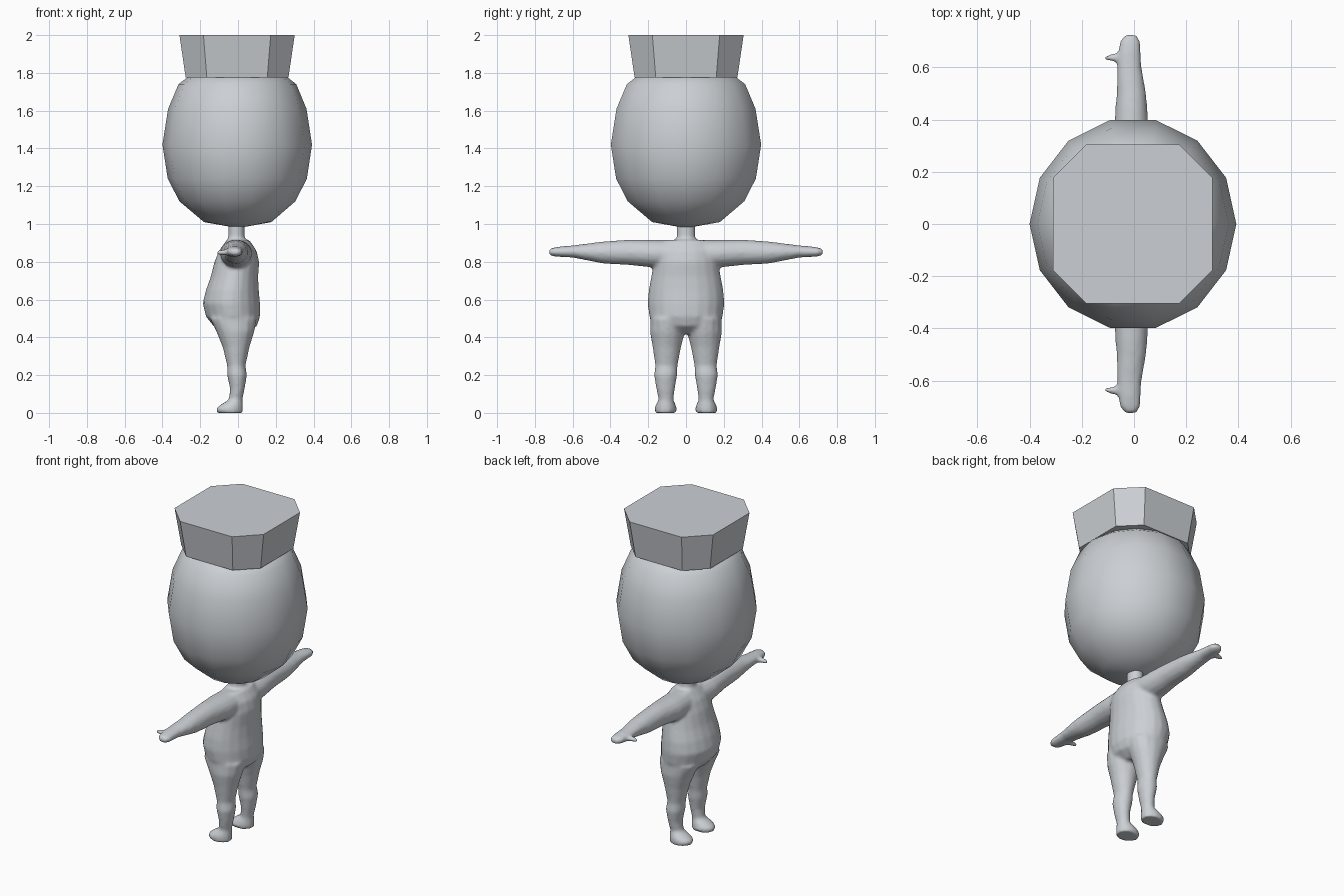
import bpy, bmesh, math

cube = bpy.data.objects.get("Cube")
if cube:
    bpy.data.objects.remove(cube, do_unlink=True)

grey = bpy.data.materials.new("plain_grey")
grey.use_nodes = True
grey.diffuse_color = (0.6, 0.63, 0.66, 1)
grey.node_tree.nodes["Principled BSDF"].inputs["Base Color"].default_value = grey.diffuse_color


def add_loft(bm, rings, axis="z", sides=14, mirror=False):
    """Ring: position on axis, then low and high limits of the other two directions."""
    place = {"x": lambda t, a, b: (t, a, b),
             "y": lambda t, a, b: (a, t, b),
             "z": lambda t, a, b: (a, b, t)}[axis]
    loops = []
    for t, a0, a1, b0, b1 in rings:
        loop = []
        for i in range(sides):
            ang = math.tau * i / sides
            a = (a0 + a1) / 2 + (a1 - a0) / 2 * math.cos(ang)
            b = (b0 + b1) / 2 + (b1 - b0) / 2 * math.sin(ang)
            x, y, z = place(t, a, b)
            loop.append(bm.verts.new((x, -y if mirror else y, z)))
        loops.append(loop)
    faces = [bm.faces.new(loops[0]), bm.faces.new(loops[-1])]
    for p, q in zip(loops, loops[1:]):
        for i in range(sides):
            j = (i + 1) % sides
            faces.append(bm.faces.new((p[i], p[j], q[j], q[i])))
    bmesh.ops.recalc_face_normals(bm, faces=faces)


def make_object(name, bm, smooth):
    mesh = bpy.data.meshes.new(name)
    bm.to_mesh(mesh)
    bm.free()
    mesh.materials.append(grey)
    for poly in mesh.polygons:
        poly.use_smooth = smooth
    obj = bpy.data.objects.new(name, mesh)
    bpy.context.collection.objects.link(obj)
    return obj


# Head: faceted outline, smooth shading
bm = bmesh.new()
head = [(.98, .01), (1.01, .18), (1.12, .31), (1.24, .372), (1.42, .4),
        (1.61, .37), (1.74, .315), (1.79, .25), (1.81, .1)]
add_loft(bm, [(z, -r, r * .98, -r * 1.02, r * 1.02) for z, r in head])
make_object("head", bm, True)

# Hat: square with cut corners, wider at the top
bm = bmesh.new()
loops = []
for z, half, cut in ((1.775, .272, .16), (2, .305, .178)):
    corners = [(half, -cut), (half, cut), (cut, half), (-cut, half)]
    corners += [(-x, -y) for x, y in corners]
    loops.append([bm.verts.new((x - .005, y, z)) for x, y in corners])
bm.faces.new(loops[0])
bm.faces.new(loops[1])
for i in range(8):
    j = (i + 1) % 8
    bm.faces.new((loops[0][i], loops[0][j], loops[1][j], loops[1][i]))
bmesh.ops.recalc_face_normals(bm, faces=bm.faces)
make_object("hat", bm, False)

# Body: torso, neck and mirrored limbs blended into one skin
body = bmesh.new()
add_loft(body, [
    (.42, -.06, .05, -.07, .07), (.46, -.13, .1, -.17, .17),
    (.51, -.17, .117, -.195, .195), (.58, -.187, .117, -.203, .203),
    (.65, -.17, .11, -.198, .198), (.72, -.145, .107, -.185, .185),
    (.8, -.125, .112, -.17, .17), (.86, -.1, .098, -.16, .16),
    (.915, -.06, .06, -.12, .12)], sides=20)
add_loft(body, [(.86, -.06, .05, -.06, .06), (.93, -.052, .036, -.05, .05),
                (1.02, -.052, .036, -.05, .05)])

leg = [(0, -.112, .027, .05, .165), (.025, -.117, .027, .048, .167),
       (.045, -.09, .026, .055, .16), (.07, -.048, .024, .066, .146),
       (.13, -.043, .036, .058, .158), (.2, -.058, .048, .046, .17),
       (.25, -.058, .04, .044, .163), (.35, -.082, .062, .025, .178),
       (.43, -.115, .087, .004, .192), (.5, -.15, .1, .005, .19)]
arm = [(0, -.09, .08, .77, .915), (.17, -.095, .075, .768, .918),
       (.3, -.08, .06, .782, .918), (.44, -.072, .052, .79, .908),
       (.5, -.067, .047, .802, .9), (.6, -.065, .03, .822, .887),
       (.66, -.062, .027, .825, .882), (.7, -.055, .025, .828, .876),
       (.725, -.035, .01, .836, .868)]
thumb = [(-.03, .61, .66, .83, .87), (-.08, .622, .652, .834, .864),
         (-.11, .625, .648, .838, .86)]
for side in (False, True):
    add_loft(body, leg, mirror=side)
    add_loft(body, arm, axis="y", mirror=side)
    add_loft(body, thumb, axis="x", mirror=side)
obj = make_object("body", body, True)
remesh = obj.modifiers.new("blend", "REMESH")
remesh.mode = "VOXEL"
remesh.voxel_size = .01
remesh.use_smooth_shade = True
relax = obj.modifiers.new("relax", "SMOOTH")
relax.factor = .5
relax.iterations = 6
